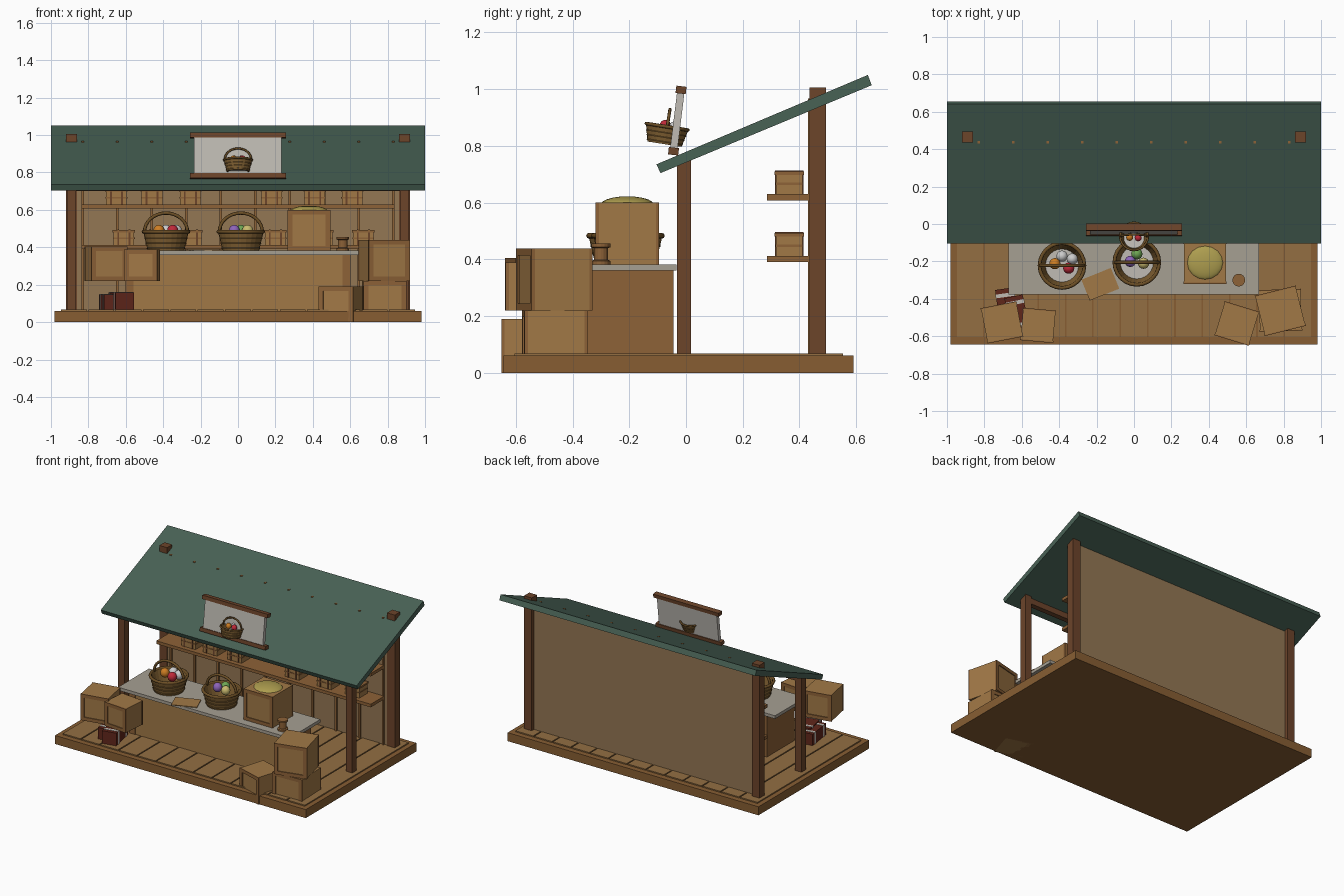
import bpy, bmesh, math
from mathutils import Matrix, Vector

if "Cube" in bpy.data.objects:
    bpy.data.objects.remove(bpy.data.objects["Cube"])


def mat(name, r, g, b):
    m = bpy.data.materials.new(name)
    m.diffuse_color = [(c / 255) ** 2.2 for c in (r, g, b)] + [1]
    m.use_nodes = True
    m.node_tree.nodes["Principled BSDF"].inputs["Base Color"].default_value = m.diffuse_color
    return m


BASE = mat("base_wood", 134, 94, 54)
PLANK = mat("plank_wood", 146, 110, 68)
POST = mat("post_wood", 108, 70, 46)
WALL = mat("wall_wood", 146, 118, 84)
CRATE = mat("crate_wood", 160, 120, 72)
TRIM = mat("trim_wood", 140, 98, 58)
STONE = mat("counter_stone", 165, 158, 145)
ROOF = mat("roof_green", 74, 98, 86)
CLOTH = mat("pale_cloth", 190, 186, 178)
WICKER = mat("wicker", 130, 98, 54)
RIM = mat("dark_wicker", 108, 80, 42)
GRAIN = mat("grain", 172, 156, 80)
RED = mat("dark_red", 96, 42, 32)
EGGS = {"white": mat("egg_white", 215, 215, 215), "orange": mat("egg_orange", 205, 125, 40),
        "red": mat("egg_red", 190, 45, 60), "purple": mat("egg_purple", 140, 100, 185),
        "green": mat("egg_green", 110, 165, 85), "yellow": mat("egg_yellow", 200, 185, 110)}


def finish(name, bm, m, M=Matrix(), smooth=False):
    bmesh.ops.recalc_face_normals(bm, faces=bm.faces)
    me = bpy.data.meshes.new(name)
    bm.to_mesh(me)
    bm.free()
    me.materials.append(m)
    if smooth:
        me.shade_smooth()
    ob = bpy.data.objects.new(name, me)
    ob.matrix_world = M
    bpy.context.collection.objects.link(ob)
    return ob


def box(name, x0, x1, y0, y1, z0, z1, m, M=Matrix()):
    bm = bmesh.new()
    T = Matrix.Translation(((x0 + x1) / 2, (y0 + y1) / 2, (z0 + z1) / 2))
    bmesh.ops.create_cube(bm, size=1, matrix=T @ Matrix.Diagonal((x1 - x0, y1 - y0, z1 - z0, 1)))
    return finish(name, bm, m, M)


def lathe(name, profile, m, M=Matrix(), seg=24, smooth=False):
    """Spin an (r, z) profile around z."""
    bm = bmesh.new()
    rings = [[bm.verts.new((r * math.cos(a), r * math.sin(a), z))
              for a in (2 * math.pi * i / seg for i in range(seg))] for r, z in profile]
    for a, b in zip(rings, rings[1:]):
        for i in range(seg):
            j = (i + 1) % seg
            bm.faces.new((a[i], a[j], b[j], b[i]))
    if profile[0] != profile[-1]:
        bm.faces.new(rings[0])
        bm.faces.new(rings[-1])
    else:
        bmesh.ops.remove_doubles(bm, verts=bm.verts, dist=1e-5)
    return finish(name, bm, m, M, smooth)


def ball(name, loc, scale, m, M=Matrix()):
    bm = bmesh.new()
    bmesh.ops.create_uvsphere(bm, u_segments=16, v_segments=10, radius=1)
    return finish(name, bm, m, M @ Matrix.Translation(loc) @ Matrix.Diagonal((*scale, 1)), True)


def arch(name, rx, h, z, r, m, M):
    """Round handle swept over a half ellipse."""
    bm = bmesh.new()
    prev = None
    for i in range(17):
        t = math.pi * i / 16
        c = Vector((rx * math.cos(t), 0, z + h * math.sin(t)))
        n = Vector((math.cos(t) * h, 0, math.sin(t) * rx)).normalized()
        ring = [bm.verts.new(c + n * r * math.cos(a) + Vector((0, r * math.sin(a), 0)))
                for a in (k * math.pi / 4 for k in range(8))]
        if prev:
            for k in range(8):
                bm.faces.new((prev[k], prev[(k + 1) % 8], ring[(k + 1) % 8], ring[k]))
        else:
            bm.faces.new(ring)
        prev = ring
    bm.faces.new(prev)
    finish(name, bm, m, M, True)


def ring_profile(R, z, r, n=8):
    return [(R + r * math.cos(2 * math.pi * (i % n) / n), z + r * math.sin(2 * math.pi * (i % n) / n))
            for i in range(n + 1)]


def place(x, y, z, deg=0):
    return Matrix.Translation((x, y, z)) @ Matrix.Rotation(math.radians(deg), 4, 'Z')


def basket(name, M, eggs):
    lathe(name + "_body", [(0.098, 0), (0.122, 0.1), (0.112, 0.1), (0.088, 0.012), (0.088, 0),
                           (0.098, 0)], WICKER, M)
    lathe(name + "_lining", [(0.09, 0.008), (0.09, 0.014)], CLOTH, M)
    lathe(name + "_rim", ring_profile(0.12, 0.1, 0.01), RIM, M, smooth=True)
    for i in range(3):
        lathe(f"{name}_weave_{i}", ring_profile(0.1 + 0.006 * i, 0.012 + 0.026 * i, 0.004, 6), WICKER, M)
    arch(name + "_handle", 0.115, 0.1, 0.1, 0.009, RIM, M)
    for i, (x, y, c) in enumerate(eggs):
        ball(f"{name}_egg_{i}", (x, y, 0.105), (0.03, 0.03, 0.032), EGGS[c], M)


def crate(name, x, y, z, s, h, deg):
    M, a, t = place(x, y, z, deg), s / 2, 0.024
    box(name + "_body", -a, a, -a + 0.006, a - 0.006, 0, h, CRATE, M)
    # raised frames on front and back
    for tag, y0, y1 in (("front", -a, -a + 0.012), ("back", a - 0.012, a)):
        for side, x0, x1 in (("left", -a - 0.002, -a + t), ("right", a - t, a + 0.002)):
            box(f"{name}_{tag}_{side}_stile", x0, x1, y0, y1, 0, h, TRIM, M)
        for side, z0 in (("bottom", 0), ("top", h - t)):
            box(f"{name}_{tag}_{side}_rail", -a + t, a - t, y0, y1, z0, z0 + t, TRIM, M)


# platform and deck planks
box("base", -0.98, 0.98, -0.643, 0.591, 0, 0.06, BASE)
for i in range(13):
    x = -0.95 + i * 1.9 / 13
    box(f"deck_plank_{i}", x + 0.004, x + 0.142, -0.605, 0.553, 0.055, 0.068, PLANK)

# posts, header, wall with battens
for s, tag in ((-1, "left"), (1, "right")):
    box(tag + "_front_post", s * 0.89 - 0.025, s * 0.89 + 0.025, -0.032, 0.018, 0.06, 0.755, POST)
    box(tag + "_back_post", s * 0.89 - 0.03, s * 0.89 + 0.03, 0.436, 0.494, 0.06, 1.006, POST)
box("front_header", -0.88, 0.88, -0.025, 0.012, 0.7, 0.74, POST)
box("back_wall", -0.87, 0.87, 0.442, 0.468, 0.06, 0.94, WALL)
for i in range(10):
    x = -0.83 + i * 1.66 / 9
    box(f"wall_batten_{i}", x - 0.007, x + 0.007, 0.43, 0.443, 0.06, 0.967, TRIM)

# sloping roof slab
bm = bmesh.new()
side = [bm.verts.new((-1, y, z)) for y, z in ((-0.104, 0.735), (0.641, 1.05), (0.655, 1.014), (-0.09, 0.704))]
f = bm.faces.new(side)
new = bmesh.ops.extrude_face_region(bm, geom=[f])["geom"]
bmesh.ops.translate(bm, vec=(2, 0, 0), verts=[v for v in new if isinstance(v, bmesh.types.BMVert)])
finish("roof", bm, ROOF)

# shelves with small strapped boxes
for tag, z, xs in (("lower", 0.39, (-0.61, -0.44, -0.25, 0.2, 0.45, 0.67)),
                   ("upper", 0.608, (-0.65, -0.46, -0.255, 0.18, 0.41, 0.61))):
    box(tag + "_shelf", -0.838, 0.838, 0.285, 0.435, z, z + 0.022, TRIM)
    for i, x in enumerate(xs):
        M = place(x, 0.364, z + 0.022)
        n = f"{tag}_shelf_box_{i}"
        box(n, -0.055, 0.055, -0.046, 0.046, 0, 0.072, CRATE, M)
        box(n + "_lid", -0.06, 0.06, -0.052, 0.052, 0.068, 0.08, TRIM, M)
        box(n + "_band", -0.058, 0.058, -0.049, 0.049, 0.032, 0.04, TRIM, M)
        for s in (-1, 1):
            box(f"{n}_strap_{s}", s * 0.03 - 0.005, s * 0.03 + 0.005, -0.05, 0.05, 0, 0.084, POST, M)

# counter
box("counter_body", -0.6, 0.6, -0.348, -0.046, 0.06, 0.362, CRATE)
for s in (-1, 1):
    box(f"counter_stile_{s}", s * 0.58 - 0.022, s * 0.58 + 0.022, -0.352, -0.044, 0.06, 0.36, TRIM)
box("counter_top", -0.672, 0.668, -0.378, -0.034, 0.36, 0.382, STONE)
box("paper_sheet", -0.085, 0.085, -0.06, 0.06, 0, 0.005, CRATE, place(-0.18, -0.322, 0.382, 22))

# things on the counter
basket("left_basket", place(-0.385, -0.222, 0.383),
       ((0, 0.05, "white"), (-0.038, 0.01, "orange"), (0.036, -0.014, "red"), (0.055, 0.035, "white")))
basket("right_basket", place(0.015, -0.205, 0.383),
       ((0, 0.045, "green"), (-0.035, 0.005, "purple"), (0.036, -0.005, "yellow")))
crate("grain_crate", 0.38, -0.207, 0.382, 0.225, 0.218, 0)
ball("grain_mound", (0.38, -0.207, 0.595), (0.098, 0.092, 0.027), GRAIN)
lathe("spool", [(0.034, 0), (0.034, 0.012), (0.025, 0.016), (0.025, 0.057), (0.034, 0.061), (0.034, 0.073)],
      TRIM, place(0.56, -0.3, 0.382), 16)

# floor crates
crate("right_lower_crate", 0.782, -0.462, 0.001, 0.224, 0.219, 2)
crate("right_upper_crate", 0.782, -0.464, 0.22, 0.222, 0.218, 14)
crate("right_small_crate", 0.55, -0.532, 0, 0.19, 0.19, -17)
crate("left_large_crate", -0.706, -0.526, 0.22, 0.192, 0.185, 11)
crate("left_small_crate", -0.513, -0.542, 0.22, 0.174, 0.168, -5)

# low red chests under the left crates
for i, (x, y, z, deg) in enumerate(((-0.68, -0.44, 0.068, 8), (-0.625, -0.48, 0.068, 12))):
    M = place(x, y, z, deg)
    h = 0.08 + 0.01 * i
    box(f"red_chest_{i}", -0.05, 0.05, -0.095, 0.095, 0, h, RED, M)
    for j, yy in enumerate((-0.06, 0.06)):
        box(f"red_chest_{i}_band_{j}", -0.052, 0.052, yy - 0.01, yy + 0.01, 0, h + 0.002, CLOTH, M)

# sign leaning back above the eave, with a small basket
S = Matrix.Translation((0, -0.044, 0.781)) @ Matrix.Rotation(math.radians(-7), 4, 'X')
box("sign_panel", -0.235, 0.232, -0.013, 0.013, 0, 0.22, CLOTH, S)
for tag, z in (("bottom", 0), ("top", 0.218)):
    box(f"sign_{tag}_rail", -0.256, 0.256, -0.018, 0.018, z - 0.013, z + 0.013, POST, S)
B = Matrix.Translation((0, -0.076, 0.806)) @ Matrix.Rotation(math.radians(-9), 4, 'X') @ Matrix.Scale(0.62, 4)
basket("sign_basket", B, ((0, 0.04, "white"), (-0.038, -0.01, "orange"), (0.036, -0.014, "red")))
